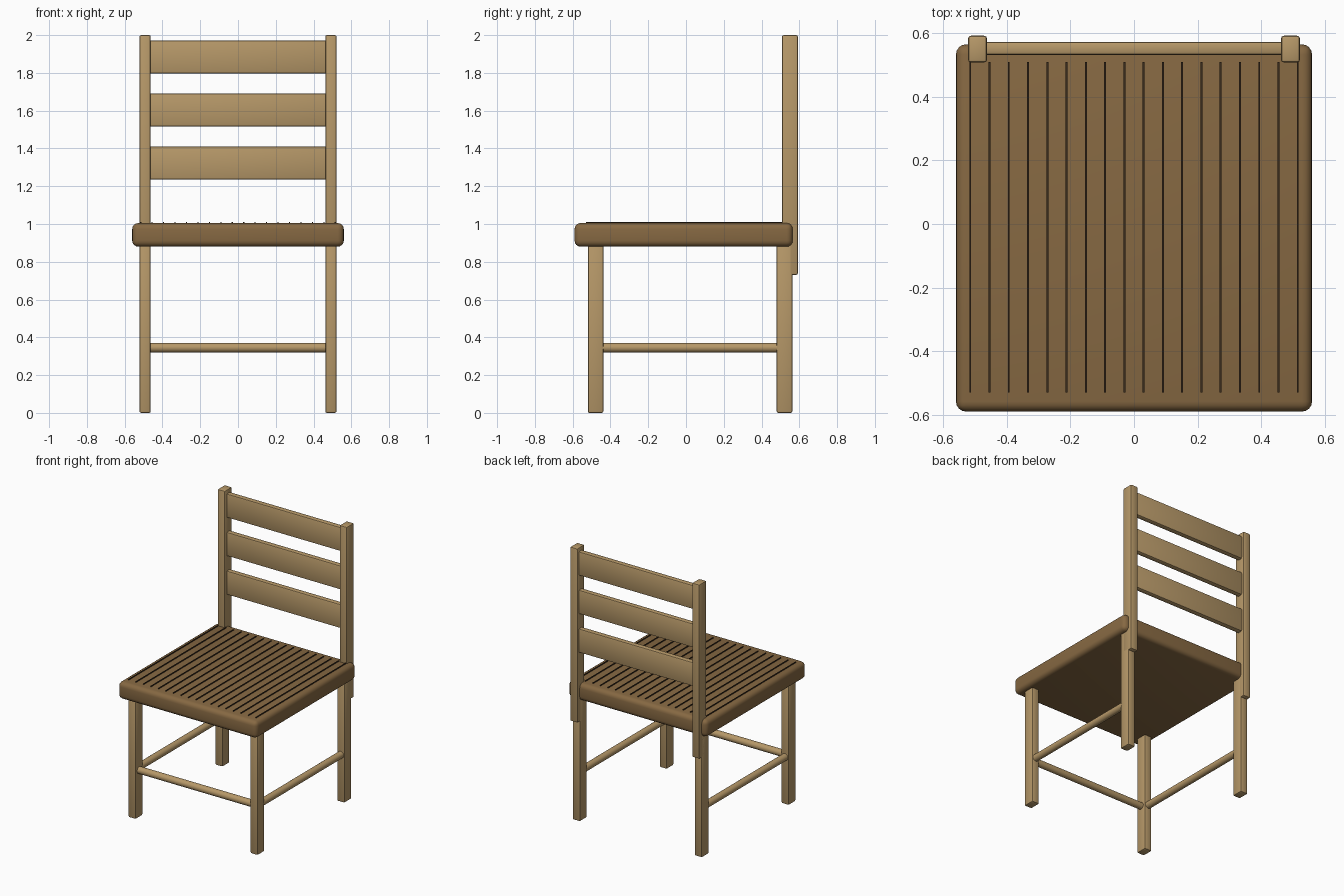
import bpy
import math

cube = bpy.data.objects.get("Cube")
if cube:
    bpy.data.objects.remove(cube, do_unlink=True)


def material(name, rgb):
    mat = bpy.data.materials.new(name)
    mat.use_nodes = True
    mat.diffuse_color = (*rgb, 1)
    mat.node_tree.nodes["Principled BSDF"].inputs["Base Color"].default_value = (*rgb, 1)
    return mat


light_wood = material("light_wood", (0.47, 0.315, 0.14))
brown_wood = material("brown_wood", (0.24, 0.14, 0.055))
dark_groove = material("dark_groove", (0.04, 0.024, 0.012))


def box(name, x, y, z, mat, bevel=0.0, segments=2):
    """Box spanning the (low, high) pairs, with rounded edges."""
    spans = (x, y, z)
    bpy.ops.mesh.primitive_cube_add(size=1, location=[(a + b) / 2 for a, b in spans])
    obj = bpy.context.object
    obj.name = name
    obj.scale = [b - a for a, b in spans]
    bpy.ops.object.transform_apply(location=False, rotation=False, scale=True)
    obj.data.materials.append(mat)
    if bevel:
        mod = obj.modifiers.new("rounded_edges", "BEVEL")
        mod.width = bevel
        mod.segments = segments
        bpy.ops.object.modifier_apply(modifier=mod.name)
        bpy.ops.object.shade_smooth_by_angle(angle=math.radians(35))
    return obj


def rung(name, centre, length, rotation):
    bpy.ops.mesh.primitive_cylinder_add(vertices=24, radius=0.025, depth=length,
                                        location=centre, rotation=rotation)
    obj = bpy.context.object
    obj.name = name
    obj.data.materials.append(light_wood)
    bpy.ops.object.shade_smooth_by_angle(angle=math.radians(35))


# Seat with thin dark lines along its top
box("seat", (-0.56, 0.56), (-0.59, 0.565), (0.88, 1.005), brown_wood, 0.032, 4)
LINES = 18
for i in range(LINES):
    x = -0.515 + 1.03 * i / (LINES - 1)
    box(f"seat_line_{i + 1}", (x - 0.003, x + 0.003), (-0.53, 0.51), (0.995, 1.011), dark_groove)

# Legs, back posts and side rungs, mirrored left and right
for side, s in (("left", 1), ("right", -1)):
    x = tuple(sorted((s * 0.462, s * 0.522)))
    box(f"front_leg_{side}", x, (-0.52, -0.437), (0, 0.9), light_wood, 0.009)
    box(f"back_leg_{side}", x, (0.48, 0.563), (0, 0.9), light_wood, 0.009)
    box(f"back_post_{side}", x, (0.508, 0.592), (0.73, 2.0), light_wood, 0.009)
    rung(f"side_rung_{side}", (s * 0.492, 0.02, 0.345), 0.96, (math.pi / 2, 0, 0))

# Front rung
rung("front_rung", (0, -0.478, 0.345), 0.96, (0, math.pi / 2, 0))

# Back slats
for name, low in (("lower", 1.235), ("middle", 1.517), ("upper", 1.797)):
    box(f"back_slat_{name}", (-0.475, 0.475), (0.532, 0.573), (low, low + 0.175),
        light_wood, 0.01)
